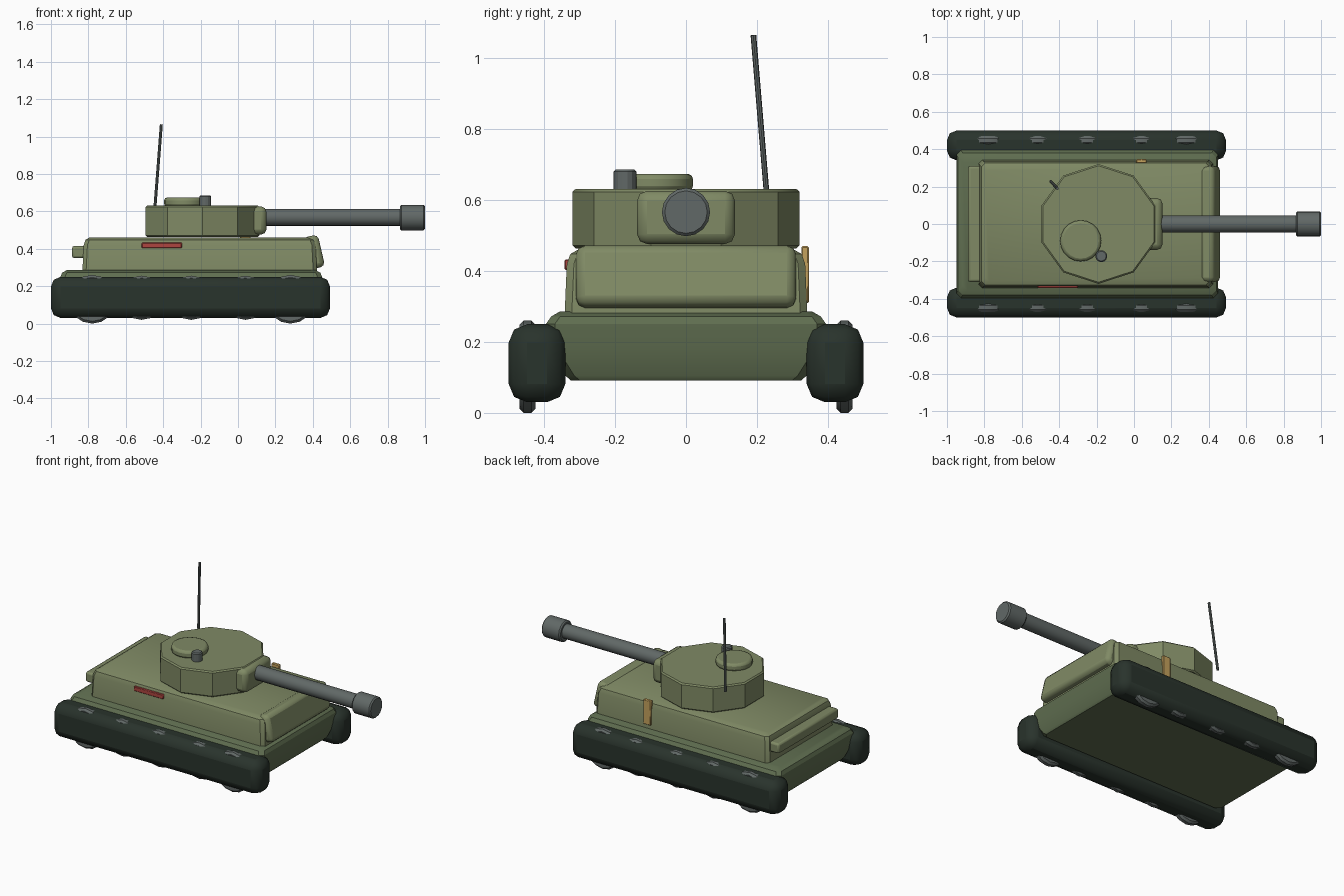
import bpy, bmesh, math
from mathutils import Vector

if "Cube" in bpy.data.objects:
    bpy.data.objects.remove(bpy.data.objects["Cube"])


def material(name, rgb):
    m = bpy.data.materials.new(name)
    m.diffuse_color = (*rgb, 1)
    m.use_nodes = True
    m.node_tree.nodes["Principled BSDF"].inputs["Base Color"].default_value = m.diffuse_color
    return m


OLIVE = material("light olive", (0.215, 0.255, 0.13))
GREEN = material("hull green", (0.115, 0.155, 0.08))
RUBBER = material("track black green", (0.022, 0.033, 0.025))
STEEL = material("steel grey", (0.12, 0.14, 0.135))
RED = material("marker red", (0.42, 0.06, 0.05))
YELLOW = material("marker yellow", (0.56, 0.36, 0.11))


def finish(name, bm, mat, bevel=0, segments=2):
    bmesh.ops.recalc_face_normals(bm, faces=bm.faces)
    me = bpy.data.meshes.new(name)
    bm.to_mesh(me)
    bm.free()
    ob = bpy.data.objects.new(name, me)
    bpy.context.collection.objects.link(ob)
    me.materials.append(mat)
    if bevel:
        mod = ob.modifiers.new("bevel", 'BEVEL')
        mod.width, mod.segments = bevel, segments
        mod.limit_method = 'ANGLE'
        mod.angle_limit = math.radians(40)
    return ob


def box(name, lo, hi, mat, bevel=0, segments=2):
    """Bevelled box between two corners."""
    lo, hi = Vector(lo), Vector(hi)
    bm = bmesh.new()
    bmesh.ops.create_cube(bm, size=1)
    size = hi - lo
    for v in bm.verts:
        v.co = Vector(a * b for a, b in zip(v.co, size))
    ob = finish(name, bm, mat, bevel, segments)
    ob.location = (lo + hi) / 2
    return ob


def rod(name, a, b, radius, sides, mat, bevel=0, segments=1):
    """Cylinder from point a to point b."""
    a, b = Vector(a), Vector(b)
    bm = bmesh.new()
    bmesh.ops.create_cone(bm, cap_ends=True, segments=sides, radius1=radius,
                          radius2=radius, depth=(b - a).length)
    ob = finish(name, bm, mat, bevel, segments)
    ob.location = (a + b) / 2
    ob.rotation_euler = (b - a).to_track_quat('Z', 'Y').to_euler()
    return ob


def loft(name, cx, corner, sections, mat):
    """Stack of corner-cut rectangles given as (z, half length, half width)."""
    bm = bmesh.new()
    rings = []
    for z, hx, hy in sections:
        c = corner
        pts = [(hx, hy - c), (hx - c, hy), (c - hx, hy), (-hx, hy - c),
               (-hx, c - hy), (c - hx, -hy), (hx - c, -hy), (hx, c - hy)]
        rings.append([bm.verts.new((cx + x, y, z)) for x, y in pts])
    for r, s in zip(rings, rings[1:]):
        for i in range(8):
            j = (i + 1) % 8
            bm.faces.new((r[i], r[j], s[j], s[i]))
    bm.faces.new(rings[0])
    bm.faces.new(rings[-1])
    return finish(name, bm, mat)


# Hull
loft("lower_hull", -0.25, 0.025,
     [(0.092, 0.665, 0.325), (0.105, 0.675, 0.34), (0.185, 0.695, 0.39),
      (0.25, 0.70, 0.395), (0.272, 0.69, 0.38), (0.286, 0.665, 0.355)], GREEN)
loft("upper_hull", -0.205, 0.02,
     [(0.28, 0.627, 0.342), (0.42, 0.62, 0.336), (0.448, 0.61, 0.326),
      (0.46, 0.59, 0.305)], OLIVE)
plate = box("front_plate", (0.365, -0.31, 0.295), (0.447, 0.31, 0.47), OLIVE, 0.025)
plate.rotation_euler.y = math.radians(-13)
box("rear_box", (-0.887, -0.31, 0.35), (-0.80, 0.31, 0.415), OLIVE, 0.012)

# Tracks and road wheels
for side, label in ((-1, "right"), (1, "left")):
    y = side * 0.42
    box(label + "_track", (-1.0, y - 0.08, 0.03), (0.492, y + 0.08, 0.25),
        RUBBER, 0.052)
    for i, x in enumerate((-0.78, -0.515, -0.25, 0.04, 0.28)):
        big = i in (0, 4)
        r, z = (0.13, 0.13) if big else (0.118, 0.138)
        rod(f"{label}_wheel_{i}", (x, side * 0.424, z), (x, side * 0.47, z),
            r, 16, STEEL, 0.012)

# Turret: ten-sided drum with corners on the y axis
bm = bmesh.new()
bmesh.ops.create_cone(bm, cap_ends=True, segments=10, radius1=0.32, radius2=0.32,
                      depth=0.167)
for v in bm.verts:
    a = round((math.atan2(v.co.y, v.co.x)) / (math.pi / 5) - 0.5 + 1e-4)
    a = (a + 0.5) * math.pi / 5
    v.co.x, v.co.y = 0.32 * math.cos(a), 0.32 * math.sin(a)
turret = finish("turret", bm, OLIVE, 0.008, 1)
turret.location = (-0.19, 0, 0.5475)

# Gun
box("mantlet", (0.03, -0.138, 0.476), (0.152, 0.138, 0.626), OLIVE, 0.028)
rod("gun_barrel", (0.14, 0, 0.568), (0.88, 0, 0.568), 0.046, 16, STEEL)
rod("muzzle", (0.865, 0, 0.566), (1.0, 0, 0.566), 0.068, 16, STEEL, 0.008)

# Turret fittings
rod("hatch", (-0.285, -0.09, 0.625), (-0.285, -0.09, 0.674), 0.11, 20, OLIVE, 0.015, 2)
rod("periscope", (-0.175, -0.172, 0.625), (-0.175, -0.172, 0.686), 0.032, 14, STEEL, 0.006)
rod("antenna", (-0.445, 0.228, 0.61), (-0.41, 0.19, 1.065), 0.008, 8, STEEL)

# Side markers
box("red_marker", (-0.515, -0.343, 0.403), (-0.30, -0.32, 0.433), RED, 0.004, 1)
box("yellow_marker", (0.012, 0.325, 0.31), (0.068, 0.347, 0.47), YELLOW, 0.004, 1)

# Smooth shading with sharp edges kept
for ob in bpy.context.scene.objects:
    ob.select_set(True)
    bpy.context.view_layer.objects.active = ob
bpy.ops.object.shade_smooth_by_angle(angle=math.radians(25))
